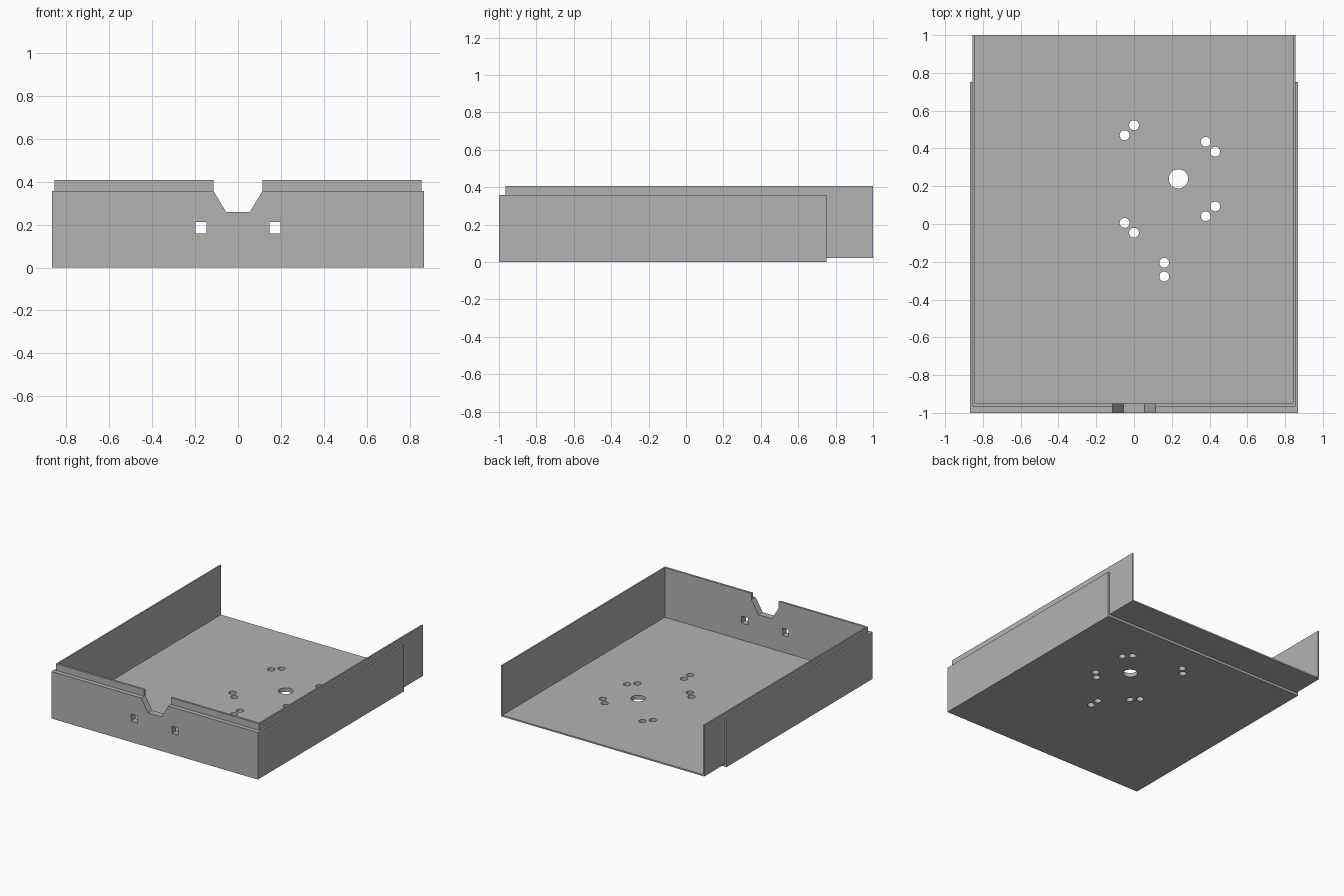
import bpy
import bmesh
from mathutils import Vector

default = bpy.data.objects.get("Cube")
if default:
    bpy.data.objects.remove(default, do_unlink=True)

grey = bpy.data.materials.new("plain grey")
grey.use_nodes = True
colour = (0.45, 0.45, 0.45, 1)
grey.diffuse_color = colour
grey.node_tree.nodes["Principled BSDF"].inputs["Base Color"].default_value = colour


def prism(name, points, depth):
    """Extrude a closed outline along the depth vector."""
    bm = bmesh.new()
    face = bm.faces.new([bm.verts.new(p) for p in points])
    new = bmesh.ops.extrude_face_region(bm, geom=[face])["geom"]
    moved = [v for v in new if isinstance(v, bmesh.types.BMVert)]
    bmesh.ops.translate(bm, verts=moved, vec=Vector(depth))
    bmesh.ops.recalc_face_normals(bm, faces=bm.faces)
    mesh = bpy.data.meshes.new(name)
    bm.to_mesh(mesh)
    bm.free()
    mesh.materials.append(grey)
    obj = bpy.data.objects.new(name, mesh)
    bpy.context.collection.objects.link(obj)
    return obj


def box(name, x0, x1, y0, y1, z0, z1):
    outline = [(x0, y0, z0), (x1, y0, z0), (x1, y1, z0), (x0, y1, z0)]
    return prism(name, outline, (0, 0, z1 - z0))


def hole(x, y, radius):
    bpy.ops.mesh.primitive_cylinder_add(vertices=40, radius=radius, depth=0.2, location=(x, y, 0))
    obj = bpy.context.object
    obj.name = "floor_hole_cutter"
    obj.data.materials.append(grey)
    return obj


def combine(target, tool, operation):
    """Apply a boolean and discard the helper."""
    tool.hide_render = True
    mod = target.modifiers.new("boolean", "BOOLEAN")
    mod.operation = operation
    mod.solver = "EXACT"
    mod.object = tool
    bpy.context.view_layer.objects.active = target
    bpy.ops.object.modifier_apply(modifier=mod.name)
    bpy.data.objects.remove(tool, do_unlink=True)


# Outer shell joined to the taller, longer inner shell
tray = box("tray", -0.867, 0.867, -1, 0.752, 0, 0.357)
inner = box("inner_shell", -0.854, 0.854, -0.966, 1, 0.02, 0.407)
combine(tray, inner, "UNION")

# Open cavity, leaving thin walls and floor
combine(tray, box("cavity", -0.843, 0.843, -0.95, 1.2, 0.031, 0.6), "DIFFERENCE")

# Tapered notch in the front wall
half = [(0.056, 0.26), (0.114, 0.357), (0.114, 0.6)]
outline = half + [(-x, z) for x, z in reversed(half)]
notch = prism("notch", [(x, -1.1, z) for x, z in outline], (0, 0.25, 0))
combine(tray, notch, "DIFFERENCE")

# Square slots in the front wall
for side in (-1, 1):
    x = side * 0.172
    slot = box("slot", x - 0.026, x + 0.026, -1.1, -0.85, 0.159, 0.213)
    combine(tray, slot, "DIFFERENCE")

# Mounting holes and the larger central hole in the floor
small = [(-0.05, 0.47), (0, 0.523), (0.38, 0.435), (0.43, 0.383), (0.43, 0.093),
         (0.38, 0.041), (-0.05, 0.006), (0, -0.046), (0.16, -0.205), (0.16, -0.278)]
for x, y in small:
    combine(tray, hole(x, y, 0.026), "DIFFERENCE")
combine(tray, hole(0.235, 0.239, 0.051), "DIFFERENCE")

# Crisp flat faces with smooth hole walls
bpy.ops.object.select_all(action="DESELECT")
tray.select_set(True)
bpy.context.view_layer.objects.active = tray
bpy.ops.object.shade_smooth_by_angle()
